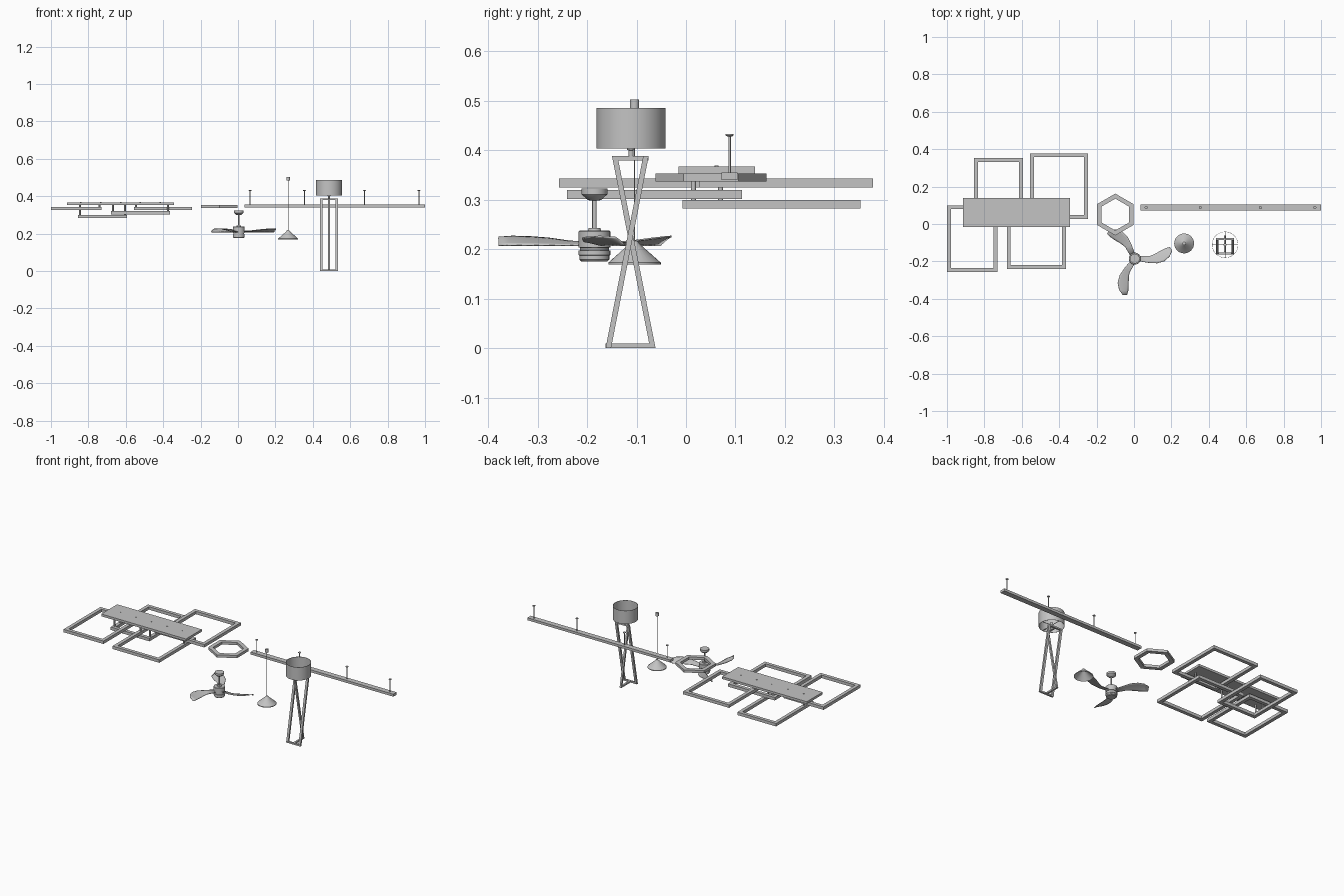
import bpy, bmesh
from math import sin, cos, pi, radians
from mathutils import Vector, Matrix

if "Cube" in bpy.data.objects:
    bpy.data.objects.remove(bpy.data.objects["Cube"])

grey = bpy.data.materials.new("satin grey")
grey.use_nodes = True
COLOUR = (0.55, 0.55, 0.55, 1)
grey.diffuse_color = COLOUR
grey.node_tree.nodes["Principled BSDF"].inputs["Base Color"].default_value = COLOUR


def finish(name, bm, smooth=False):
    bmesh.ops.recalc_face_normals(bm, faces=bm.faces)
    mesh = bpy.data.meshes.new(name)
    bm.to_mesh(mesh)
    bm.free()
    ob = bpy.data.objects.new(name, mesh)
    bpy.context.collection.objects.link(ob)
    mesh.materials.append(grey)
    if smooth:
        bpy.ops.object.select_all(action='DESELECT')
        ob.select_set(True)
        bpy.context.view_layer.objects.active = ob
        bpy.ops.object.shade_smooth_by_angle(angle=radians(35))
    return ob


def bar(name, a, b, wx, wy):
    """Upright or leaning bar with level ends, from centre a up to centre b."""
    bm = bmesh.new()
    ends = []
    for p in (a, b):
        ends.append([bm.verts.new((p[0] + sx * wx / 2, p[1] + sy * wy / 2, p[2]))
                     for sx, sy in ((-1, -1), (1, -1), (1, 1), (-1, 1))])
    lo, hi = ends
    bm.faces.new(lo)
    bm.faces.new(hi)
    for i in range(4):
        j = (i + 1) % 4
        bm.faces.new((lo[i], lo[j], hi[j], hi[i]))
    return finish(name, bm)


def box(name, x0, x1, y0, y1, z0, z1):
    x, y = (x0 + x1) / 2, (y0 + y1) / 2
    return bar(name, (x, y, z0), (x, y, z1), x1 - x0, y1 - y0)


def ring(name, outer, inner, z0, z1):
    """Flat frame between two matching outlines."""
    bm = bmesh.new()
    loops = [[bm.verts.new((x, y, z)) for x, y in pts]
             for pts, z in ((outer, z0), (outer, z1), (inner, z1), (inner, z0))]
    n = len(outer)
    for k in range(4):
        a, b = loops[k], loops[(k + 1) % 4]
        for i in range(n):
            j = (i + 1) % n
            bm.faces.new((a[i], a[j], b[j], b[i]))
    return finish(name, bm)


def lathe(name, x, y, profile, closed=False, seg=32):
    """Turn (radius, height) pairs about a vertical axis."""
    bm = bmesh.new()
    rows = [[bm.verts.new((x + r * cos(2 * pi * i / seg), y + r * sin(2 * pi * i / seg), z))
             for i in range(seg)] for r, z in profile]
    pairs = list(zip(rows, rows[1:]))
    if closed:
        pairs.append((rows[-1], rows[0]))
    else:
        bm.faces.new(rows[0])
        bm.faces.new(rows[-1])
    for a, b in pairs:
        for i in range(seg):
            j = (i + 1) % seg
            bm.faces.new((a[i], a[j], b[j], b[i]))
    return finish(name, bm, True)


def rod(name, x, y, r, z0, z1, seg=16):
    return lathe(name, x, y, [(r, z0), (r, z1)], seg=seg)


# Ceiling light: plate with four overlapping rectangular frames
def rect(x0, x1, y0, y1, d=0):
    return [(x0 + d, y0 + d), (x1 - d, y0 + d), (x1 - d, y1 - d), (x0 + d, y1 - d)]


box("ceiling_plate", -0.914, -0.342, -0.015, 0.139, 0.353, 0.367)
FRAMES = {
    "back_right_frame": (-0.856, -0.594, -0.007, 0.353, 0.282),
    "back_left_frame": (-0.556, -0.246, 0.026, 0.378, 0.325),
    "front_right_frame": (-1.0, -0.73, -0.257, 0.1, 0.325),
    "front_left_frame": (-0.68, -0.364, -0.241, 0.113, 0.302),
}
for name, (x0, x1, y0, y1, z) in FRAMES.items():
    ring(name, rect(x0, x1, y0, y1), rect(x0, x1, y0, y1, 0.021), z, z + 0.018)
    for x in (x0 + 0.011, x1 - 0.011):
        if -0.914 < x < -0.342:
            for y in (0.015, 0.07):
                if y0 < y < y1:
                    rod(name + "_post", x, y, 0.005, z + 0.018, 0.354, 12)
for i in range(5):
    rod("plate_screw", -0.84 + 0.106 * i, 0.062, 0.004, 0.367, 0.369, 12)

# Hexagonal ring light
def hexagon(r):
    return [(-0.1 + r * sin(pi * i / 3), 0.0505 + r * cos(pi * i / 3)) for i in range(6)]


ring("hexagon_ring", hexagon(0.112), hexagon(0.085), 0.337, 0.353)

# Long bar light on four hanging rods
box("linear_bar", 0.035, 1.0, 0.072, 0.104, 0.34, 0.355)
for x in (0.065, 0.355, 0.676, 0.967):
    rod("hanging_rod", x, 0.088, 0.0025, 0.355, 0.43)
    lathe("rod_cap", x, 0.088, [(0.005, 0.428), (0.008, 0.43), (0.008, 0.433)], seg=16)

# Ceiling fan body
FX, FY = 0.004, -0.185
lathe("fan_canopy", FX, FY, [(0.008, 0.298), (0.014, 0.3), (0.026, 0.311), (0.026, 0.323)])
rod("fan_rod", FX, FY, 0.0045, 0.235, 0.3)
lathe("fan_motor", FX, FY, [(0.026, 0.175), (0.03, 0.179), (0.03, 0.187), (0.032, 0.188),
                            (0.032, 0.197), (0.029, 0.198), (0.029, 0.203), (0.032, 0.204),
                            (0.032, 0.236), (0.03, 0.238), (0.013, 0.238), (0.012, 0.243)])

# Three curved fan blades, each lofted between a low and a raised edge
LOW = [(0.02, 0.013), (0.08, 0.013), (0.11, 0.026), (0.14, 0.043), (0.168, 0.056), (0.189, 0.061)]
HIGH = [(0.02, -0.013), (0.07, -0.022), (0.12, -0.025), (0.158, -0.014), (0.186, 0.011), (0.2, 0.042)]
LIFT = [0.006, 0.008, 0.014, 0.017, 0.018, 0.016]
for k in range(3):
    bm = bmesh.new()
    rows = []
    for (ax, ay), (bx, by), lift in zip(LOW, HIGH, LIFT):
        row = []
        for s in range(7):
            t = s / 6
            row.append(bm.verts.new((ax + (bx - ax) * t, ay + (by - ay) * t,
                                     0.208 + lift * t * (1.3 - 0.3 * t))))
        rows.append(row)
    for a, b in zip(rows, rows[1:]):
        for i in range(6):
            bm.faces.new((a[i], a[i + 1], b[i + 1], b[i]))
    bmesh.ops.transform(bm, verts=bm.verts, matrix=Matrix.Translation((FX, FY, 0))
                        @ Matrix.Rotation(k * 2 * pi / 3, 4, 'Z'))
    blade = finish("fan_blade", bm, True)
    solid = blade.modifiers.new("thickness", 'SOLIDIFY')
    solid.thickness = 0.003
    solid.offset = 0

# Cone pendant on a thin cord
PX, PY = 0.268, -0.104
lathe("pendant_shade", PX, PY, [(0.053, 0.169), (0.053, 0.173), (0.01, 0.211), (0.006, 0.217),
                                (0.001, 0.218), (0.001, 0.216), (0.008, 0.209), (0.0515, 0.171)],
      closed=True)
rod("pendant_cord", PX, PY, 0.001, 0.217, 0.486, 8)
rod("pendant_canopy", PX, PY, 0.0095, 0.484, 0.503)

# Floor lamp: leaning rectangle crossed by a single leg
LX, LY, T = 0.487, -0.111, 0.011
FOOT, HEAD = -0.157, -0.081
BACK_FOOT, BACK_HEAD = -0.067, -0.144
for s in (-1, 1):
    bar("lamp_leg", (LX + s * 0.041, FOOT, 0), (LX + s * 0.041, HEAD, 0.388), 0.014, T)
bar("lamp_single_leg", (LX, BACK_FOOT, 0), (LX, BACK_HEAD, 0.388), T, T)
for y, z in ((FOOT, 0), (HEAD, 0.379)):
    box("lamp_cross_bar", LX - 0.041, LX + 0.041, y - T / 2, y + T / 2, z, z + 0.009)
box("lamp_foot_bar", LX - T / 2, LX + T / 2, FOOT, BACK_FOOT, 0, 0.009)
box("lamp_head_bar", LX - T / 2, LX + T / 2, BACK_HEAD, HEAD, 0.379, 0.388)

# Lamp shade with its neck and support spokes
lathe("lamp_shade", LX, LY, [(0.07, 0.404), (0.07, 0.485), (0.0685, 0.485), (0.0685, 0.404)],
      closed=True, seg=48)
lathe("lamp_neck", LX, LY, [(0.005, 0.388), (0.005, 0.4), (0.008, 0.401), (0.008, 0.425),
                            (0.004, 0.426)], seg=16)
box("shade_spoke", LX - 0.069, LX + 0.069, LY - 0.001, LY + 0.001, 0.408, 0.411)
box("shade_spoke", LX - 0.001, LX + 0.001, LY - 0.069, LY + 0.069, 0.408, 0.411)
